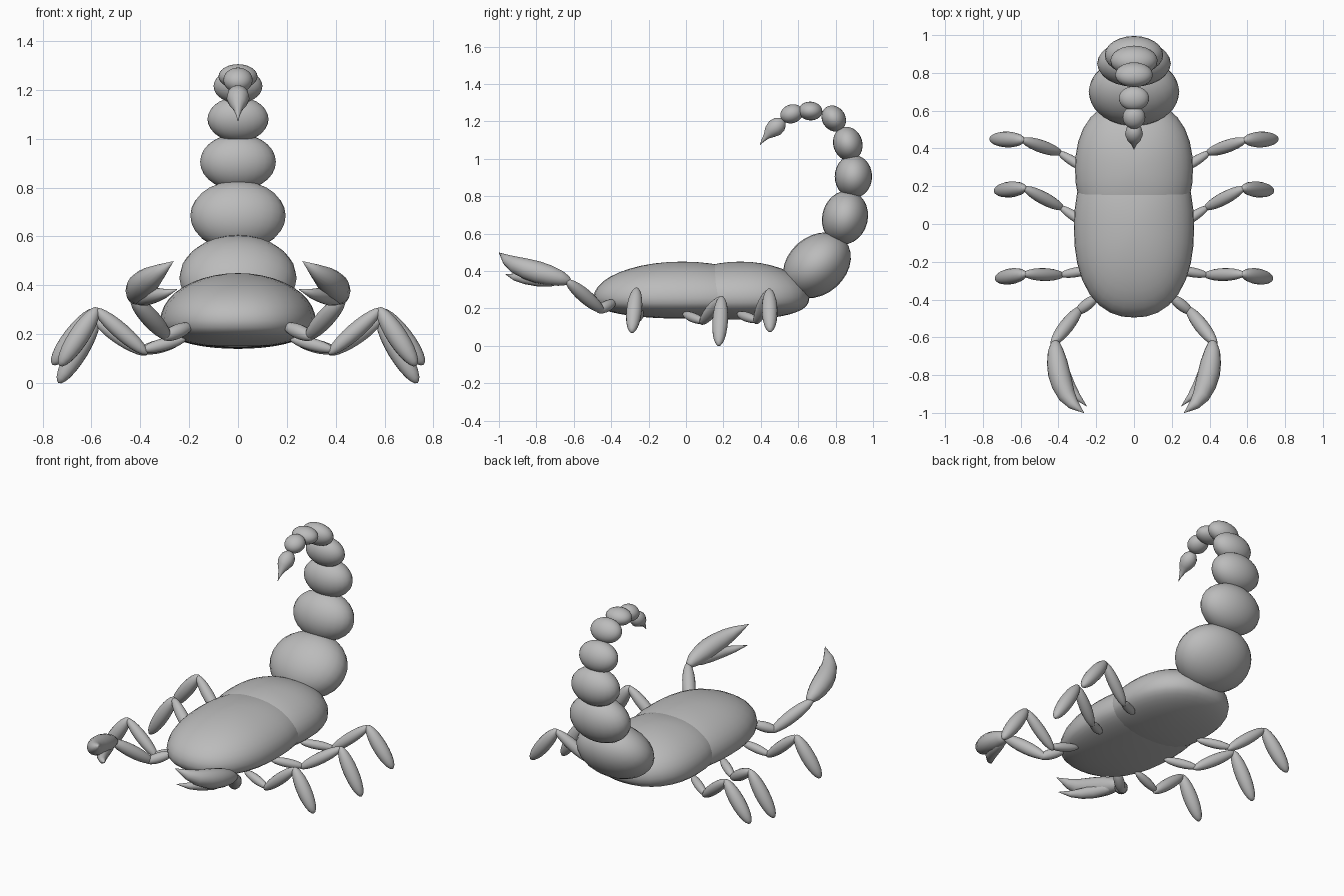
import bpy, bmesh, math
from mathutils import Vector, Matrix

cube = bpy.data.objects.get("Cube")
if cube:
    bpy.data.objects.remove(cube, do_unlink=True)

grey = bpy.data.materials.new("shell grey")
grey.use_nodes = True
grey.diffuse_color = (0.5, 0.5, 0.5, 1)
grey.node_tree.nodes["Principled BSDF"].inputs["Base Color"].default_value = grey.diffuse_color


def finish(name, bm):
    bmesh.ops.recalc_face_normals(bm, faces=bm.faces)
    for f in bm.faces:
        f.smooth = True
    mesh = bpy.data.meshes.new(name)
    bm.to_mesh(mesh)
    bm.free()
    mesh.materials.append(grey)
    obj = bpy.data.objects.new(name, mesh)
    bpy.context.collection.objects.link(obj)


def sphere(segments=24, rings=14):
    bm = bmesh.new()
    bmesh.ops.create_uvsphere(bm, u_segments=segments, v_segments=rings, radius=1)
    return bm


def shell(name, y, z, rx, ry, top, bottom):
    """Boxy oval body plate with a domed top and a flatter underside."""
    bm = sphere(32, 20)
    n = 2.3
    for v in bm.verts:
        p = v.co
        h = math.hypot(p.x, p.y)
        if h > 1e-5:
            k = h / (abs(p.x) ** n + abs(p.y) ** n) ** (1 / n)
            p.x, p.y = p.x * k, p.y * k
        dz = top * p.z if p.z > 0 else -bottom * abs(p.z) ** 0.75
        v.co = (rx * p.x, y + ry * p.y, z + dz)
    finish(name, bm)


def bead(name, y, z, axis_y, axis_z, length, depth, width):
    """Tail ellipsoid whose long axis lies in the side plane."""
    bm = sphere()
    along = Vector((0, axis_y, axis_z)).normalized()
    side = Vector((1, 0, 0))
    rot = Matrix((side, along.cross(side), along)).transposed()
    for v in bm.verts:
        v.co = rot @ Vector((v.co.x * width, v.co.y * depth, v.co.z * length)) + Vector((0, y, z))
    finish(name, bm)


def spindle(name, a, b, radius):
    """Ellipsoid stretched between two points."""
    bm = sphere(16, 12)
    a, b = Vector(a), Vector(b)
    d = b - a
    rot = d.to_track_quat('Z', 'Y')
    for v in bm.verts:
        v.co = rot @ Vector((v.co.x * radius, v.co.y * radius, v.co.z * d.length / 2)) + (a + b) / 2
    finish(name, bm)


def horn(name, points, radii, sides=16):
    """Tapered tube along a bent path."""
    bm = bmesh.new()
    pts = [Vector(p) for p in points]
    rings = []
    for i, (p, r) in enumerate(zip(pts, radii)):
        d = pts[min(i + 1, len(pts) - 1)] - pts[max(i - 1, 0)]
        rot = d.to_track_quat('Y', 'Z')
        ring = []
        for s in range(sides):
            t = 2 * math.pi * s / sides
            ring.append(bm.verts.new(p + rot @ Vector((r * math.cos(t), 0, r * math.sin(t)))))
        rings.append(ring)
    for r0, r1 in zip(rings, rings[1:]):
        for s in range(sides):
            t = (s + 1) % sides
            bm.faces.new((r0[s], r0[t], r1[t], r1[s]))
    bm.faces.new(rings[0])
    bm.faces.new(rings[-1])
    finish(name, bm)


# Body
shell("front_body", -0.02, 0.255, 0.318, 0.475, 0.195, 0.11)
shell("rear_body", 0.29, 0.26, 0.312, 0.37, 0.19, 0.12)

# Tail: y, z, axis, half length, half depth, half width
tail = [
    (0.70, 0.43, 0.75, 0.66, 0.20, 0.155, 0.24),
    (0.85, 0.685, 0.25, 0.97, 0.145, 0.122, 0.195),
    (0.895, 0.905, 0, 1, 0.115, 0.10, 0.155),
    (0.865, 1.08, -0.3, 0.95, 0.092, 0.078, 0.125),
    (0.79, 1.215, -0.55, 0.83, 0.073, 0.062, 0.10),
    (0.665, 1.255, -1, 0.05, 0.064, 0.05, 0.08),
    (0.565, 1.24, -0.9, -0.3, 0.062, 0.05, 0.06),
]
for i, values in enumerate(tail):
    bead(f"tail_segment_{i + 1}", *values)
horn("stinger",
     [(0, 0.527, 1.205), (0, 0.518, 1.198), (0, 0.5, 1.185), (0, 0.475, 1.165),
      (0, 0.45, 1.143), (0, 0.43, 1.12), (0, 0.41, 1.096), (0, 0.395, 1.072)],
     [0.005, 0.026, 0.042, 0.047, 0.036, 0.018, 0.008, 0.001])

# Legs: root, ankle, knee and foot on the left, mirrored to the right
legs = {
    "front": [(0.22, -0.24, 0.18), (0.39, -0.27, 0.135), (0.58, -0.265, 0.3), (0.73, -0.29, 0.07)],
    "middle": [(0.24, -0.01, 0.17), (0.39, 0.09, 0.13), (0.58, 0.19, 0.255), (0.735, 0.175, 0)],
    "rear": [(0.24, 0.28, 0.17), (0.4, 0.38, 0.135), (0.59, 0.445, 0.295), (0.76, 0.45, 0.075)],
}
for side, sx in (("left", 1), ("right", -1)):
    def flip(p):
        return Vector((p[0] * sx, p[1], p[2]))

    for place, joints in legs.items():
        j = [flip(p) for p in joints]
        for part, a, b, r in (("base", 0, 1, 0.026), ("thigh", 1, 2, 0.034), ("shin", 2, 3, 0.042)):
            # Overlap neighbouring segments slightly at the joints
            start = j[a] - (j[b] - j[a]) * (0.1 if part == "thigh" else 0.04)
            end = j[b] + (j[b] - j[a]) * (0.03 if part != "shin" else 0)
            spindle(f"{side}_{place}_leg_{part}", start, end, r)

    # Claw arm
    spindle(f"{side}_claw_base", flip((0.19, -0.38, 0.235)), flip((0.31, -0.475, 0.185)), 0.03)
    spindle(f"{side}_claw_arm", flip((0.28, -0.44, 0.18)), flip((0.435, -0.64, 0.35)), 0.038)

    # Pincer fingers
    upper = [(0.415, -0.615, 0.34), (0.416, -0.63, 0.347), (0.415, -0.67, 0.36),
             (0.407, -0.73, 0.376), (0.397, -0.79, 0.392), (0.38, -0.85, 0.41),
             (0.355, -0.91, 0.432), (0.32, -0.955, 0.458), (0.265, -1.0, 0.498)]
    horn(f"{side}_upper_finger", [flip(p) for p in upper],
         [0.006, 0.024, 0.041, 0.054, 0.059, 0.056, 0.046, 0.03, 0.001])
    lower = [(0.41, -0.65, 0.345), (0.397, -0.72, 0.35), (0.375, -0.79, 0.354),
             (0.34, -0.86, 0.36), (0.3, -0.915, 0.367), (0.25, -0.965, 0.383)]
    horn(f"{side}_lower_finger", [flip(p) for p in lower],
         [0.012, 0.033, 0.037, 0.031, 0.019, 0.001])
